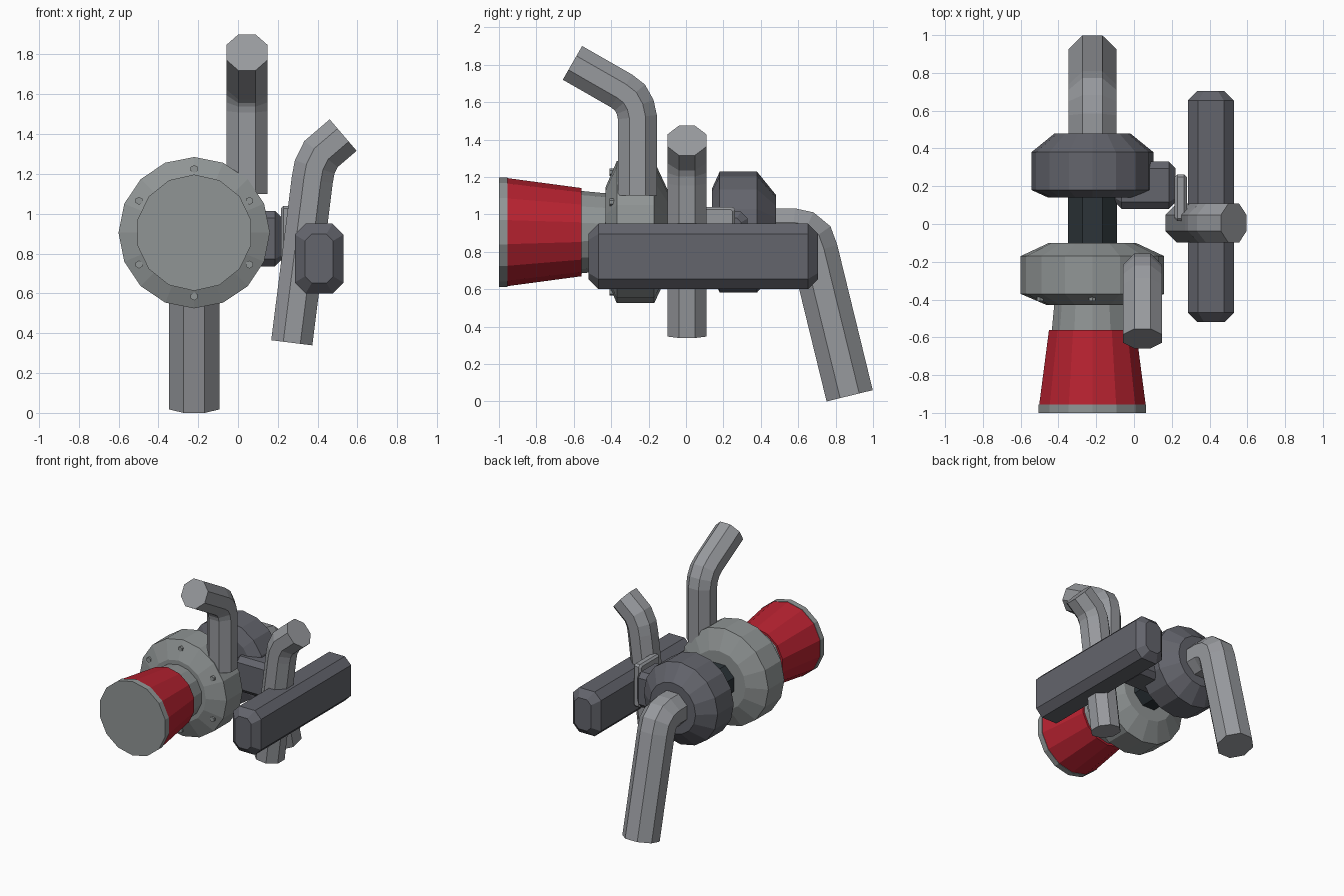
import bpy, bmesh, math
from mathutils import Vector

if "Cube" in bpy.data.objects:
    bpy.data.objects.remove(bpy.data.objects["Cube"])

AX, AZ = -0.22, 0.905   # main axis of the rotating parts (runs along y)


def material(name, rgb):
    m = bpy.data.materials.new(name)
    m.diffuse_color = (*rgb, 1)
    m.use_nodes = True
    m.node_tree.nodes["Principled BSDF"].inputs["Base Color"].default_value = m.diffuse_color
    return m


STEEL = material("housing grey", (0.28, 0.30, 0.30))
PIPE = material("pipe grey", (0.31, 0.32, 0.34))
IRON = material("dark iron", (0.125, 0.128, 0.15))
SHAFT = material("blackened steel", (0.025, 0.034, 0.04))
RED = material("filter red", (0.48, 0.016, 0.03))


def loft(name, rings, mat):
    """Skin a list of equal-length point rings and cap both ends."""
    bm = bmesh.new()
    vs = [[bm.verts.new(p) for p in r] for r in rings]
    n = len(vs[0])
    for a, b in zip(vs, vs[1:]):
        for i in range(n):
            j = (i + 1) % n
            bm.faces.new((a[i], a[j], b[j], b[i]))
    bm.faces.new(vs[0])
    bm.faces.new(vs[-1])
    bmesh.ops.recalc_face_normals(bm, faces=bm.faces)
    me = bpy.data.meshes.new(name)
    bm.to_mesh(me)
    bm.free()
    me.materials.append(mat)
    ob = bpy.data.objects.new(name, me)
    bpy.context.collection.objects.link(ob)
    return ob


def lathe(name, profile, sides, mat, turn=0.0, centre=(AX, AZ)):
    """Turned part about the y direction; profile is (y, radius)."""
    rings = []
    for y, r in profile:
        rings.append([])
        for i in range(sides):
            a = math.pi / 2 + math.tau * (i + turn) / sides
            rings[-1].append((centre[0] + r * math.cos(a), y, centre[1] + r * math.sin(a)))
    return loft(name, rings, mat)


def tube(name, path, normal, apothem, mat, sides=8):
    """Mitred tube along a path that lies in the plane with this normal."""
    pts, nrm = [Vector(p) for p in path], Vector(normal)
    r = apothem / math.cos(math.pi / sides)
    rings = []
    for k, p in enumerate(pts):
        t0 = (p - pts[max(k - 1, 0)]).normalized()
        t1 = (pts[min(k + 1, len(pts) - 1)] - p).normalized()
        t = (t0 + t1).normalized()
        stretch = 1 / t.dot(t1 if k == 0 else t0)
        up = t.cross(nrm) * stretch
        angles = [math.tau * (i + 0.5) / sides for i in range(sides)]
        rings.append([p + r * (nrm * math.cos(a) + up * math.sin(a)) for a in angles])
    return loft(name, rings, mat)


def chamfered_block(name, lo, hi, axis, cut, mat):
    """Block with an eight-sided section along an axis and tapered ends."""
    u, v = [i for i in range(3) if i != axis]
    rings = []
    for pos, inset in ((lo[axis], cut), (lo[axis] + cut, 0), (hi[axis] - cut, 0), (hi[axis], cut)):
        cu, cv = (lo[u] + hi[u]) / 2, (lo[v] + hi[v]) / 2
        hu, hv = (hi[u] - lo[u]) / 2 - inset, (hi[v] - lo[v]) / 2 - inset
        c = cut * (0.65 if inset else 1.05)
        ring = []
        for a, b in ((hu, hv - c), (hu - c, hv), (c - hu, hv), (-hu, hv - c),
                     (-hu, c - hv), (c - hu, -hv), (hu - c, -hv), (hu, c - hv)):
            p = [0, 0, 0]
            p[axis], p[u], p[v] = pos, cu + a, cv + b
            ring.append(p)
        rings.append(ring)
    return loft(name, rings, mat)


# Air filter: end cap, red cone and neck
lathe("filter_cap", [(-1.0, 0.292), (-0.955, 0.292)], 14, STEEL)
lathe("filter_cone", [(-0.957, 0.289), (-0.56, 0.236)], 14, RED)
lathe("intake_neck", [(-0.58, 0.222), (-0.40, 0.205)], 14, STEEL)

# Compressor housing with a ring of six bolts
lathe("compressor_housing", [(-0.43, 0.24), (-0.37, 0.38), (-0.17, 0.38), (-0.10, 0.23)], 16, STEEL)
for i in range(6):
    a = math.pi / 2 + i * math.tau / 6
    spot = (AX + 0.32 * math.cos(a), AZ + 0.32 * math.sin(a))
    lathe(f"housing_bolt_{i + 1}", [(-0.408, 0.02), (-0.36, 0.02)], 6, STEEL, centre=spot)

# Shaft section and turbine housing
lathe("shaft_section", [(-0.12, 0.14), (0.16, 0.14)], 8, SHAFT, turn=0.5)
lathe("turbine_housing", [(0.14, 0.235), (0.18, 0.323), (0.38, 0.323), (0.48, 0.20)], 16, IRON)

# Bent pipes
tube("exhaust_pipe", [(AX, 0.42, AZ), (AX, 0.57, AZ), (AX, 0.625, 0.893), (AX, 0.665, 0.86),
                      (AX, 0.687, 0.80), (AX, 0.875, 0.03)], (1, 0, 0), 0.127, PIPE)
tube("outlet_pipe", [(0.045, -0.26, 1.10), (0.045, -0.26, 1.52), (0.045, -0.272, 1.575),
                     (0.045, -0.30, 1.625), (0.045, -0.345, 1.66), (0.045, -0.607, 1.81)],
     (1, 0, 0), 0.104, PIPE)
tube("charge_pipe", [(0.27, 0.005, 0.352), (0.373, 0.005, 1.17), (0.385, 0.005, 1.235),
                     (0.417, 0.005, 1.30), (0.528, 0.005, 1.395)], (0, 1, 0), 0.104, PIPE)

# Cooler, actuator and its bracket plate
chamfered_block("cooler_block", (0.285, -0.52, 0.60), (0.53, 0.705, 0.95), 1, 0.052, IRON)
chamfered_block("actuator", (-0.10, 0.08, 0.735), (0.22, 0.33, 1.015), 0, 0.035, IRON)
chamfered_block("bracket_plate", (0.215, 0.015, 0.70), (0.28, 0.263, 1.04), 0, 0.014, PIPE)
